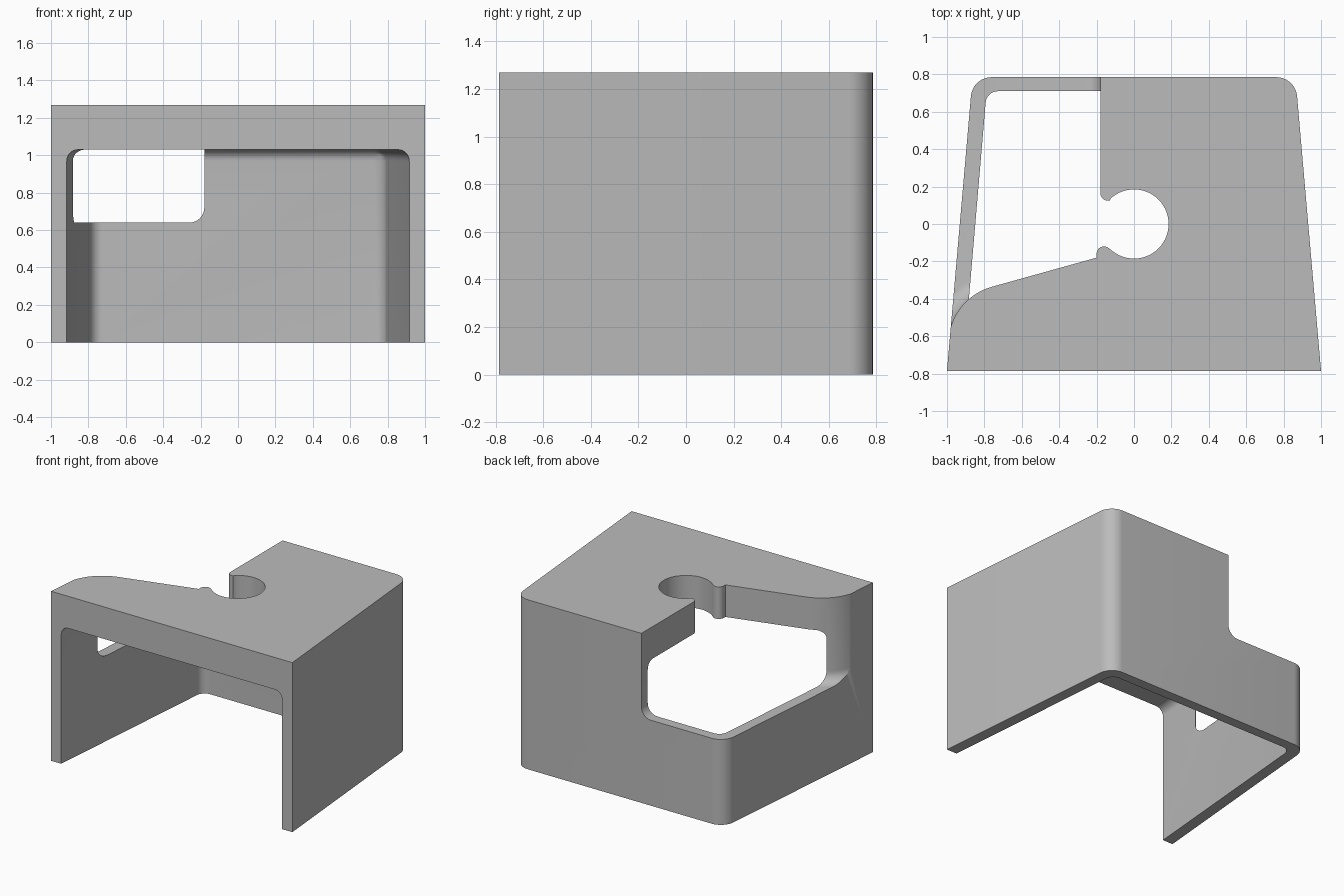
import bpy, bmesh, math
from mathutils import Vector

cube = bpy.data.objects.get("Cube")
if cube:
    bpy.data.objects.remove(cube, do_unlink=True)

HEIGHT, DEPTH = 1.27, 0.785

grey = bpy.data.materials.new("plain grey")
grey.use_nodes = True
colour = (0.5, 0.5, 0.5, 1)
grey.diffuse_color = colour
grey.node_tree.nodes["Principled BSDF"].inputs["Base Color"].default_value = colour


def arc(cx, cy, r, start, end, steps):
    angles = [math.radians(start + (end - start) * i / steps) for i in range(steps + 1)]
    return [(cx + r * math.cos(a), cy + r * math.sin(a)) for a in angles]


def loft(name, layers, bevel_rule=None, radius=0):
    """Solid from stacked (z, outline) layers, with optional rounded edges."""
    bm = bmesh.new()
    rings = [[bm.verts.new((x, y, z)) for x, y in outline] for z, outline in layers]
    n = len(rings[0])
    bm.faces.new(rings[0])
    bm.faces.new(rings[-1])
    for low, high in zip(rings, rings[1:]):
        for i in range(n):
            j = (i + 1) % n
            bm.faces.new((low[i], low[j], high[j], high[i]))
    if bevel_rule:
        edges = [e for e in bm.edges if bevel_rule((e.verts[0].co + e.verts[1].co) / 2)]
        bmesh.ops.bevel(bm, geom=edges, offset=radius, offset_type='OFFSET',
                        segments=10, profile=0.5, affect='EDGES')
    bmesh.ops.recalc_face_normals(bm, faces=bm.faces)
    mesh = bpy.data.meshes.new(name)
    bm.to_mesh(mesh)
    bm.free()
    mesh.materials.append(grey)
    obj = bpy.data.objects.new(name, mesh)
    bpy.context.collection.objects.link(obj)
    return obj


def tapered(front_y, front_x, back_y, back_x):
    return [(-front_x, front_y), (front_x, front_y), (back_x, back_y), (-back_x, back_y)]


def window_outline(d):
    """Outline of the corner opening, shrunk inward by d."""
    cx, cy, r = -0.674, -0.644, 0.32
    # round hole with its two rounded entry lips
    detail = [(-0.18, 0.165)]
    detail += arc(-0.14, 0.165, 0.04, 190, 285, 8)
    detail += arc(0, 0, 0.185, 132, -132, 48)
    detail += arc(-0.16, -0.16, 0.04, 50, 180, 10)
    detail += [(-0.2, -0.18)]
    s = 1 - d / 0.18
    detail = [((x + 0.18) * s - 0.18 - d, y * s) for x, y in detail]
    sweep = arc(cx, cy, r + d, 105.5, 180, 24)
    return [(-1.4, 1.2), (-0.18 - d, 1.2)] + detail + sweep + [(-1.4, cy)]


# Outer shell with rounded rear corners
shell = tapered(-DEPTH, 1.0, DEPTH, 0.863)
body = loft("cover_body", [(0, shell), (HEIGHT, shell)],
            lambda m: m.y > DEPTH - 0.01 and 0.1 < m.z < HEIGHT - 0.1, 0.1)

# Hollow underside, open at the front and bottom
hollow = tapered(-1.0, 0.934, 0.71, 0.788)
cavity = loft("cavity_cutter", [(-0.2, hollow), (1.03, hollow)],
              lambda m: m.z > 1.02 and m.y > -0.99 or (m.y > 0.7 and m.z > -0.1), 0.06)

# Corner opening with a rounded lower edge
R = 0.08
layers = []
for i in range(9):
    a = math.pi / 2 * i / 8
    layers.append((0.64 + R * (1 - math.cos(a)), window_outline(R * (1 - math.sin(a)))))
layers.append((HEIGHT + 0.2, window_outline(0)))
window = loft("window_cutter", layers)

for cutter in (cavity, window):
    cutter.hide_render = True
    mod = body.modifiers.new(cutter.name, 'BOOLEAN')
    mod.operation = 'DIFFERENCE'
    mod.solver = 'EXACT'
    mod.object = cutter

# Bake the cuts and smooth the curved surfaces
bpy.ops.object.select_all(action='DESELECT')
body.select_set(True)
bpy.context.view_layer.objects.active = body
for name in [m.name for m in body.modifiers]:
    bpy.ops.object.modifier_apply(modifier=name)
for cutter in (cavity, window):
    bpy.data.objects.remove(cutter, do_unlink=True)
bpy.ops.object.shade_smooth_by_angle(angle=math.radians(30))
